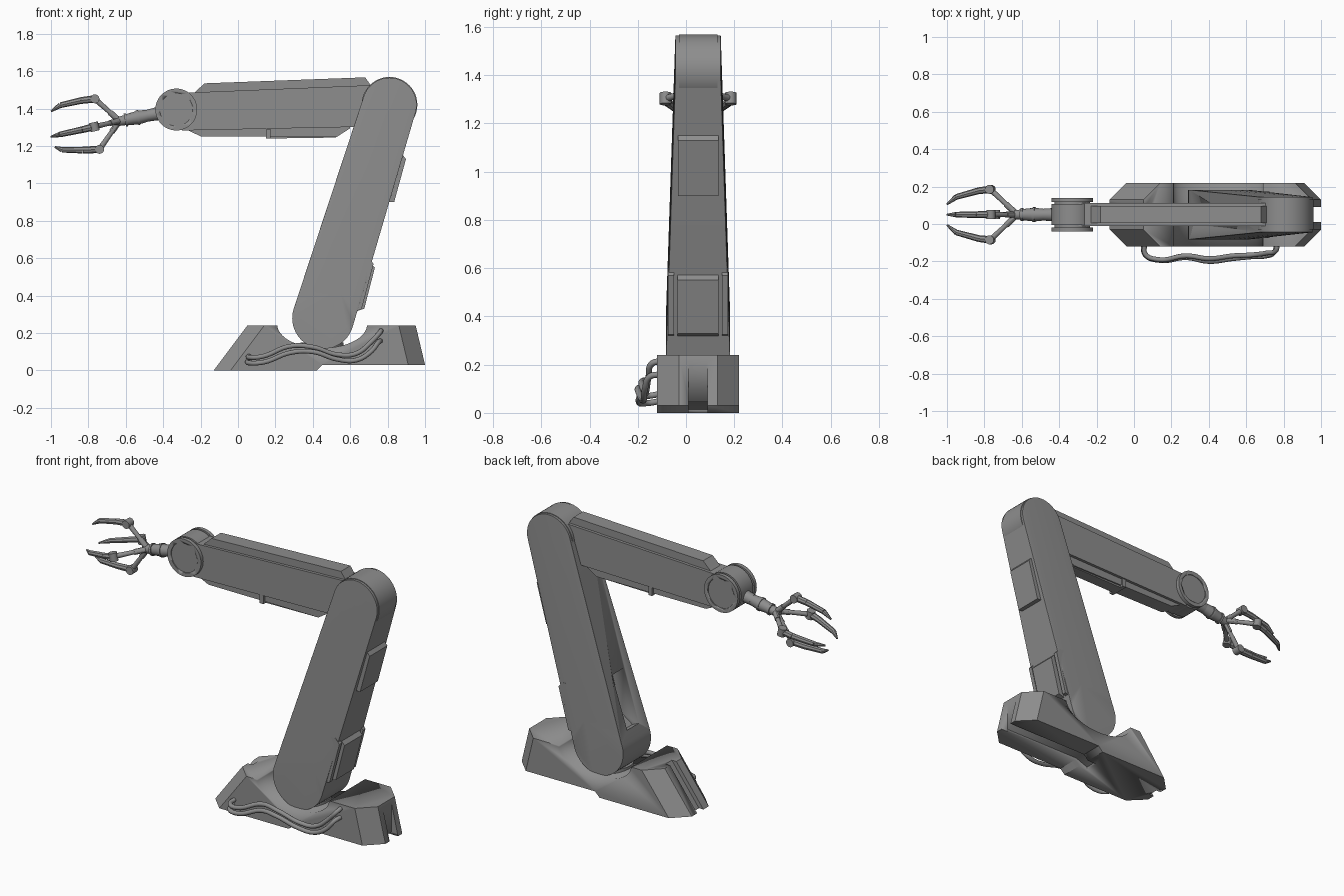
import bpy, bmesh, math
from mathutils import Vector

if "Cube" in bpy.data.objects:
    bpy.data.objects.remove(bpy.data.objects["Cube"])

CY = 0.05  # centre plane of the arm
mat = bpy.data.materials.new("machine grey")
mat.diffuse_color = (0.27, 0.27, 0.27, 1)
mat.use_nodes = True
mat.node_tree.nodes["Principled BSDF"].inputs["Base Color"].default_value = mat.diffuse_color


def finish(name, bm, smooth=True):
    bmesh.ops.recalc_face_normals(bm, faces=bm.faces)
    me = bpy.data.meshes.new(name)
    bm.to_mesh(me)
    bm.free()
    me.materials.append(mat)
    ob = bpy.data.objects.new(name, me)
    bpy.context.collection.objects.link(ob)
    if smooth:
        bpy.context.view_layer.objects.active = ob
        bpy.ops.object.select_all(action='DESELECT')
        ob.select_set(True)
        bpy.ops.object.shade_smooth_by_angle(angle=math.radians(30))
    return ob


def prism_bm(pts, y0, y1):
    bm = bmesh.new()
    f = bm.faces.new([bm.verts.new((x, y0, z)) for x, z in pts])
    r = bmesh.ops.extrude_face_region(bm, geom=[f])
    vs = [v for v in r['geom'] if isinstance(v, bmesh.types.BMVert)]
    bmesh.ops.translate(bm, vec=(0, y1 - y0, 0), verts=vs)
    bmesh.ops.recalc_face_normals(bm, faces=bm.faces)
    return bm


def prism(name, pts, half, y=CY):
    return finish(name, prism_bm(pts, y - half, y + half))


def ring(x, z, rx, rz=None, n=48):
    rz = rz or rx
    return [(x + rx * math.cos(2 * math.pi * i / n), z + rz * math.sin(2 * math.pi * i / n)) for i in range(n)]


def cut(ob, cutter):
    m = ob.modifiers.new("cut", 'BOOLEAN')
    m.operation, m.object, m.solver = 'DIFFERENCE', cutter, 'EXACT'
    cutter.hide_render = True
    cutter.hide_set(True)


def lathe(bm, a, b, ra, rb, n=16):
    """Tapered round rod from a to b."""
    a, b = Vector(a), Vector(b)
    d = b - a
    m = d.to_track_quat('Z', 'Y').to_matrix().to_4x4()
    m.translation = (a + b) / 2
    bmesh.ops.create_cone(bm, cap_ends=True, segments=n, radius1=ra, radius2=rb, depth=d.length, matrix=m)


# Base: sloped block with chamfered corners
bm = prism_bm([(-.13, 0), (.42, 0), (.45, .03), (1, .03), (.95, .24), (.05, .24)], CY - .17, CY + .17)
for origin, slope, back in (((-.13, 0), (.18, 0, .24), .09), ((1, .03), (-.05, 0, .21), -.09)):
    for s in (1, -1):
        n = Vector(slope).cross(Vector((back, .09 * s, 0)))
        co = Vector((origin[0], CY + .08 * s, origin[1]))
        if n.dot(Vector((.45, CY, .1)) - co) > 0:
            n = -n
        bmesh.ops.bisect_plane(bm, geom=bm.verts[:] + bm.edges[:] + bm.faces[:], plane_co=co,
                               plane_no=n, clear_outer=True)
        bmesh.ops.holes_fill(bm, edges=[e for e in bm.edges if e.is_boundary])
base = finish("base", bm)
cut(base, prism("cradle_cutter", ring(.45, .245, .24, .125, 64), .3))
cut(base, prism("rear_notch_cutter", [(.957, -.1), (1.1, -.1), (1.1, .4), (.957, .4)], .04))
cut(base, prism("front_groove_cutter", [(-.24, -.1), (-.175, -.1), (.1125, .283), (.05, .283)], .03))
cut(base, prism("under_groove_cutter", [(.36, -.02), (1.1, -.02), (1.1, .045), (.44, .045), (.36, .015)], .04))

# Turntable under the lower joint
bm = bmesh.new()
lathe(bm, (.45, CY, .08), (.45, CY, .15), .115, .115, 40)
finish("turntable", bm)

# Lower arm: tapered hull around two joint drums
LOW, TOP = (.455, .28, .165), (.81, 1.42, .145)
bm = bmesh.new()
for (x, z, r), half in ((LOW, .132), (TOP, .094)):
    for s in (1, -1):
        for px, pz in ring(x, z, r, n=64):
            bm.verts.new((px, CY + half * s, pz))
r = bmesh.ops.convex_hull(bm, input=bm.verts)
bmesh.ops.dissolve_limit(bm, angle_limit=.01, verts=bm.verts, edges=bm.edges)
arm = finish("lower_arm", bm)
cut(arm, prism("slot_cutter", [(.22, .43), (.36, .37), (.43, .42), (.50, .66), (.40, .70)], .055))
prism("elbow_drum_band", ring(TOP[0], TOP[1], .149), .08)

# Covers on the rear of the lower arm
prism("upper_rear_cover", [(.80, 1.18), (.86, 1.18), (.898, 1.13), (.835, .9), (.74, .9)], .084)
prism("lower_rear_cover", [(.62, .585), (.70, .585), (.732, .55), (.675, .33), (.58, .30)], .085)
for s in (1, -1):
    prism("lower_rear_flange", [(.64, .6), (.70, .6), (.725, .57), (.66, .325), (.56, .305)], .012, CY + .112 * s)

# Upper arm beam with top and bottom ridges
prism("upper_arm", [(-.3, 1.484), (.78, 1.528), (.78, 1.305), (-.3, 1.283)], .062)
prism("top_ridge", [(-.25, 1.47), (-.23, 1.487), (-.18, 1.535), (.68, 1.567), (.71, 1.525), (.71, 1.5)], .045)
prism("bottom_ridge", [(-.28, 1.3), (-.27, 1.285), (-.2, 1.252), (.53, 1.25), (.6, 1.295), (.6, 1.31)], .045)
prism("bottom_plate", [(.155, 1.27), (.155, 1.24), (.52, 1.245), (.56, 1.27)], .036)
prism("bottom_clip", [(.15, 1.29), (.15, 1.24), (.175, 1.24), (.175, 1.29)], .058)

# Wrist joint: drum with recessed end caps
prism("wrist_drum", ring(-.33, 1.395, .112), .056)
prism("wrist_neck", ring(-.33, 1.395, .095), .078)
for s in (1, -1):
    cap = prism("wrist_cap", ring(-.33, 1.395, .112), .011, CY + .079 * s)
    cut(cap, prism("cap_cutter", ring(-.33, 1.395, .088), .006, CY + .09 * s))

# Wrist shaft with collars
W0, W1 = Vector((-.42, CY, 1.375)), Vector((-.66, CY, 1.327))
bm = bmesh.new()
for t0, t1, ra, rb in ((0, .25, .036, .032), (.2, .45, .03, .036), (.45, .5, .04, .04), (.5, .72, .036, .03),
                       (.72, .77, .035, .035), (.77, 1, .027, .022)):
    lathe(bm, W0.lerp(W1, t0), W0.lerp(W1, t1), ra, rb)
finish("wrist_shaft", bm)


# Claw fingers: thin link, round knuckle, tapered curved tip
def finger(name, pts, axis):
    pts = [Vector(p) for p in pts]
    bm = bmesh.new()
    lathe(bm, pts[0], pts[0].lerp(pts[1], .35), .016, .016, 12)
    lathe(bm, pts[0], pts[1], .011, .015, 12)
    for a, b, ra, rb in zip(pts[1:], pts[2:], (.02, .018, .015), (.018, .015, .005)):
        lathe(bm, a, b, ra, rb, 8)
    k, ax = pts[1], Vector(axis) * .024
    lathe(bm, k - ax, k + ax, .024, .024)
    finish(name, bm)


finger("upper_finger", [(-.64, CY, 1.34), (-.765, CY, 1.452), (-.84, CY, 1.443), (-.95, CY, 1.418),
                        (-1, CY, 1.385)], (0, 1, 0))
finger("lower_finger", [(-.64, CY, 1.325), (-.74, CY, 1.182), (-.83, CY, 1.178), (-.94, CY, 1.18),
                        (-.98, CY, 1.195)], (0, 1, 0))
for s, side in ((1, "back"), (-1, "front")):
    finger(side + "_finger", [(-.64, CY + .015 * s, 1.333), (-.768, CY + .135 * s, 1.303),
                              (-.83, CY + .128 * s, 1.288), (-.95, CY + .095 * s, 1.262),
                              (-1, CY + .055 * s, 1.25)], (.22, 0, -.975))


# Loose cables along the front of the base
def cable(name, pts):
    cu = bpy.data.curves.new(name, 'CURVE')
    cu.dimensions = '3D'
    cu.bevel_depth, cu.bevel_resolution, cu.resolution_u = .013, 3, 8
    cu.use_fill_caps = True
    sp = cu.splines.new('BEZIER')
    sp.bezier_points.add(len(pts) - 1)
    for p, co in zip(sp.bezier_points, pts):
        p.co = co
        p.handle_left_type = p.handle_right_type = 'AUTO'
    cu.materials.append(mat)
    bpy.context.collection.objects.link(bpy.data.objects.new(name, cu))


cable("upper_cable", [(.06, -.1, .08), (.06, -.16, .07), (.13, -.19, .075), (.28, -.17, .13), (.4, -.185, .125),
                      (.53, -.17, .085), (.63, -.165, .09), (.71, -.155, .15), (.76, -.14, .205), (.765, -.1, .215)])
cable("lower_cable", [(.05, -.1, .05), (.06, -.165, .04), (.14, -.195, .045), (.28, -.18, .095), (.4, -.2, .1),
                      (.53, -.185, .06), (.63, -.175, .055), (.71, -.17, .1), (.75, -.15, .15), (.765, -.1, .16)])
